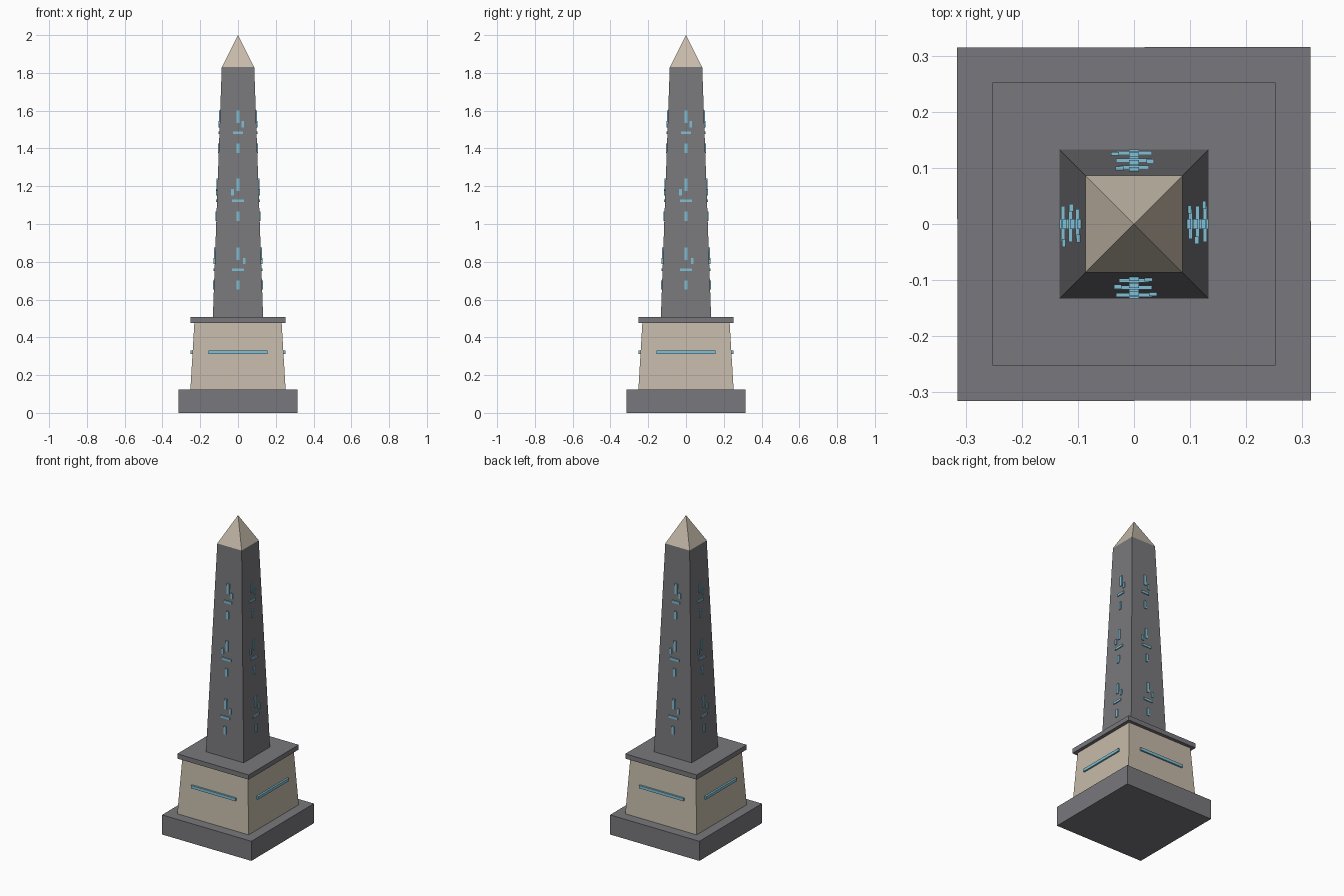
import bpy, bmesh, math
from mathutils import Matrix

if "Cube" in bpy.data.objects:
    bpy.data.objects.remove(bpy.data.objects["Cube"])


def material(name, rgb):
    m = bpy.data.materials.new(name)
    m.diffuse_color = (*rgb, 1)
    m.use_nodes = True
    m.node_tree.nodes["Principled BSDF"].inputs["Base Color"].default_value = m.diffuse_color
    return m


STONE = material("dark_stone", (0.19, 0.19, 0.205))
SAND = material("sandstone", (0.56, 0.49, 0.40))
BLUE = material("pale_blue", (0.22, 0.53, 0.67))


def finish(name, bm, mat):
    bmesh.ops.recalc_face_normals(bm, faces=bm.faces)
    mesh = bpy.data.meshes.new(name)
    bm.to_mesh(mesh)
    bm.free()
    mesh.materials.append(mat)
    obj = bpy.data.objects.new(name, mesh)
    bpy.context.collection.objects.link(obj)


def block(name, z0, z1, half0, half1, mat):
    """Square block tapering from half0 to half1 (a point when half1 is 0)."""
    bm = bmesh.new()
    r = math.sqrt(2)
    bmesh.ops.create_cone(
        bm, cap_ends=True, segments=4, radius1=half0 * r, radius2=half1 * r, depth=z1 - z0,
        matrix=Matrix.Translation((0, 0, (z0 + z1) / 2)) @ Matrix.Rotation(math.pi / 4, 4, 'Z'))
    bmesh.ops.remove_doubles(bm, verts=bm.verts, dist=1e-5)
    finish(name, bm, mat)


def bars_on_sides(name, bars, surface, proud):
    """Bars (x, z, width, height) set into all four sides, standing proud of them."""
    bm = bmesh.new()
    for side in range(4):
        turn = Matrix.Rotation(side * math.pi / 2, 4, 'Z')
        for x, z, w, h in bars:
            place = Matrix.Translation((x, -surface(z), z))
            bmesh.ops.create_cube(bm, size=1, matrix=turn @ place @ Matrix.Diagonal((w, 2 * proud, h, 1)))
    finish(name, bm, BLUE)


# Stacked masonry
block("plinth", 0, 0.125, 0.315, 0.315, STONE)
block("pedestal", 0.125, 0.477, 0.252, 0.231, SAND)
block("cornice", 0.477, 0.507, 0.252, 0.252, STONE)
block("shaft", 0.507, 1.83, 0.133, 0.086, STONE)
block("pyramid_tip", 1.83, 2.0, 0.086, 0, SAND)

# Inlaid band on each pedestal side
bars_on_sides("pedestal_band", [(0, 0.322, 0.313, 0.018)], lambda z: 0.240, 0.011)

# Three groups of carved marks on each shaft side: height, side mark offset, crossbar width
marks = []
for z, offset, width in ((0.758, 0.034, 0.064), (1.123, -0.029, 0.064), (1.483, 0.026, 0.054)):
    marks += [(0, z + 0.085, 0.017, 0.066),
              (offset, z + 0.046, 0.014, 0.034),
              (0, z, width, 0.015),
              (0, z - 0.081, 0.017, 0.050)]
bars_on_sides("shaft_marks", marks,
              lambda z: 0.133 - 0.047 * (z - 0.507) / 1.323, 0.006)
